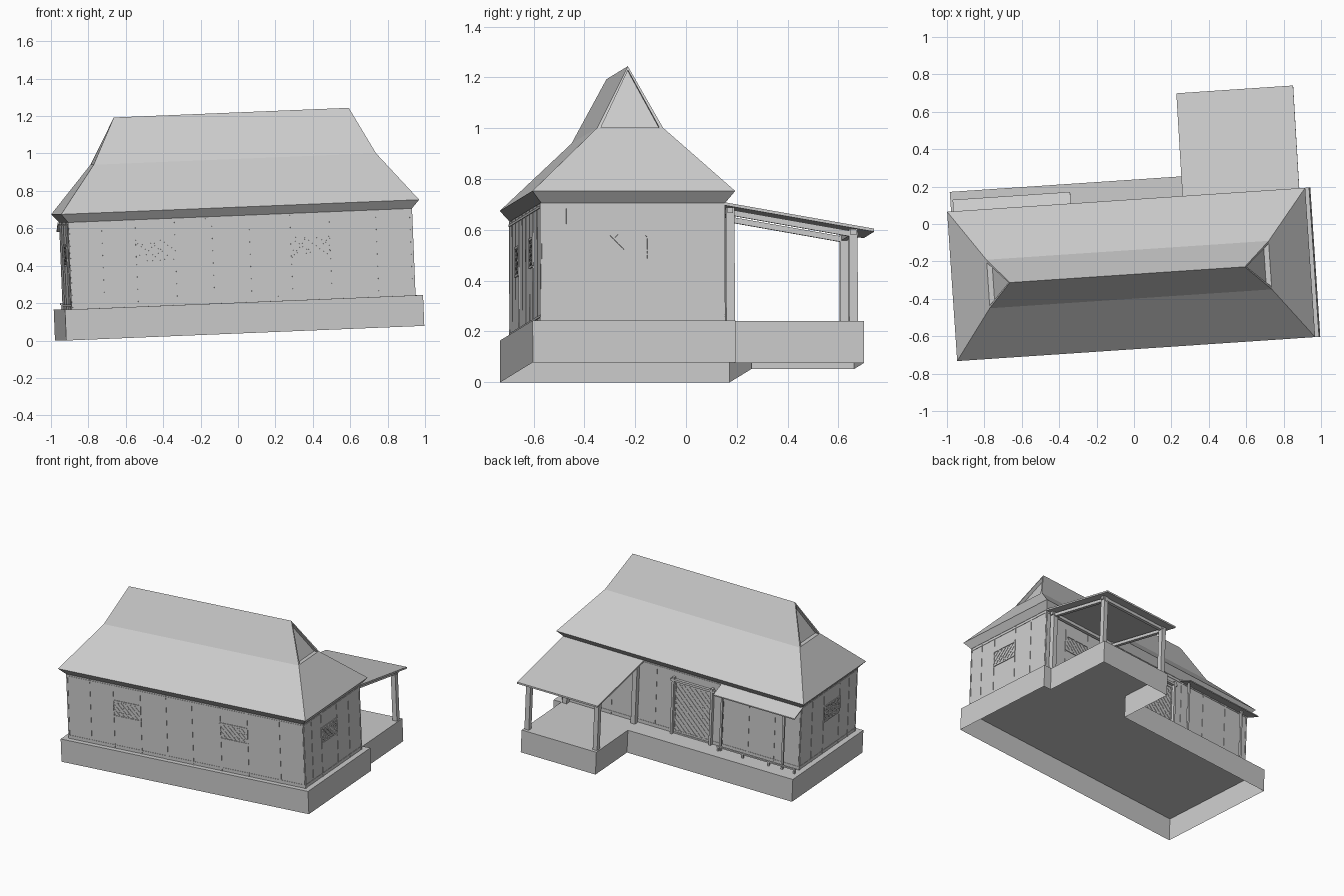
import bpy, bmesh
from mathutils import Matrix, Vector

if "Cube" in bpy.data.objects:
    bpy.data.objects.remove(bpy.data.objects["Cube"])

# House frame: u along the length, v to the back, w up, gently tilted and turned
U = Vector((1, 0.067, 0.041)).normalized()
V = Vector((-0.067, 1, 0)).normalized()
W = U.cross(V)
FRAME = Matrix.Translation((-0.918, -0.731, 0)) @ Matrix((U, V, W)).transposed().to_4x4()
L, D = 1.92, 0.80
FLOOR, TOP = 0.165, 0.63
U0, U1, V0, V1 = 0.04, 1.88, 0.035, 0.76


def finish(name, bm, recalc=True):
    if recalc:
        bmesh.ops.recalc_face_normals(bm, faces=bm.faces)
    bm.transform(FRAME)
    me = bpy.data.meshes.new(name)
    bm.to_mesh(me)
    bm.free()
    ob = bpy.data.objects.new(name, me)
    bpy.context.collection.objects.link(ob)
    return ob


def bar(bm, p, q, n, width, thick):
    """Box from p to q, with its thickness along n."""
    p, q, n = Vector(p), Vector(q), Vector(n)
    d = q - p
    side = n.cross(d).normalized()
    m = Matrix((d, side * width, n * thick)).transposed().to_4x4()
    bmesh.ops.create_cube(bm, size=1, matrix=Matrix.Translation((p + q) / 2) @ m)


def bars(name, items):
    bm = bmesh.new()
    for it in items:
        bar(bm, *it)
    return finish(name, bm)


def box(name, lo, hi):
    lo, hi = Vector(lo), Vector(hi)
    bm = bmesh.new()
    bmesh.ops.create_cube(bm, size=1, matrix=Matrix.Translation((lo + hi) / 2)
                          @ Matrix.Diagonal((*(hi - lo), 1)))
    return finish(name, bm)


def slab(name, u0, u1, va, wa, vb, wb, t):
    """Sloping sheet roof."""
    bm = bmesh.new()
    prof = [(va, wa), (vb, wb), (vb, wb - t), (va, wa - t)]
    f = bm.faces.new([bm.verts.new((u0, v, w)) for v, w in prof])
    r = bmesh.ops.extrude_face_region(bm, geom=[f])
    bmesh.ops.translate(bm, vec=(u1 - u0, 0, 0),
                        verts=[g for g in r['geom'] if isinstance(g, bmesh.types.BMVert)])
    return finish(name, bm)


# Plinth: L-shaped floor with skirt walls, open underneath
bm = bmesh.new()
plan = [(0, 0), (L, 0), (L, D), (1.86, D), (1.86, 1.31), (1.28, 1.31), (1.28, 0.905), (0, 0.905)]
top = [bm.verts.new((u, v, FLOOR)) for u, v in plan]
low = [bm.verts.new((u, v, 0)) for u, v in plan]
bm.faces.new(top)
for i in range(len(plan)):
    j = (i + 1) % len(plan)
    bm.faces.new((low[i], low[j], top[j], top[i]))
finish("plinth", bm, False)

# Main walls
box("walls", (U0, V0, FLOOR), (U1, V1, TOP))

# Hipped roof with kinked slopes: stacked rings from soffit to ridge
bm = bmesh.new()
rings = [(0.038, 0.037, TOP), (0, 0, 0.675), (0.203, 0.27, 0.932)]
loops = [[bm.verts.new(c) for c in ((a, b, w), (L - a, b, w), (L - a, D - b, w), (a, D - b, w))]
         for a, b, w in rings]
for lo, hi in zip(loops, loops[1:]):
    for i in range(4):
        j = (i + 1) % 4
        bm.faces.new((lo[i], lo[j], hi[j], hi[i]))
bm.faces.new(loops[0][::-1])
a, b, c, d = loops[-1]
r0, r1 = bm.verts.new((0.33, 0.4, 1.18)), bm.verts.new((L - 0.33, 0.4, 1.18))
bm.faces.new((a, b, r1, r0))
bm.faces.new((c, d, r0, r1))
# recessed gable vents at both ends
for f, s in ((bm.faces.new((b, c, r1)), -1), (bm.faces.new((d, a, r0)), 1)):
    bmesh.ops.recalc_face_normals(bm, faces=bm.faces)
    ends = {v.index: v for v in f.verts}
    bmesh.ops.inset_region(bm, faces=[f], thickness=0.018)
    for v in f.verts:
        if v.co.z < 1.0:
            slope = 0.127 / 0.248
            v.co.x += s * (0.934 - v.co.z) * slope
            v.co.z = 0.934
    r = bmesh.ops.extrude_discrete_faces(bm, faces=[f])
    inner = r['faces'][0]
    # rejoin the pushed-in panel to its rim
    rim = [v.co.copy() for v in inner.verts]
    for v in inner.verts:
        v.co.x += s * 0.028
    vs = list(inner.verts)
    outer = [bm.verts.new(p) for p in rim]
    for i in range(3):
        j = (i + 1) % 3
        bm.faces.new((outer[i], outer[j], vs[j], vs[i]))
bmesh.ops.remove_doubles(bm, verts=bm.verts, dist=0.0005)
finish("main_roof", bm)

# Wall sides: (origin, direction, outward normal, batten positions, wall length)
SIDES = {
    "front": ((0, V0), (1, 0), (0, -1, 0), (0.22, 0.40, 0.61, 0.81, 1.01, 1.23, 1.44, 1.69), (U0, U1)),
    "back": ((0, V1), (1, 0), (0, 1, 0), (0.24, 0.44, 0.64, 1.16, 1.32, 1.50, 1.70), (U0, U1)),
    "right": ((U1, 0), (0, 1), (1, 0, 0), (0.14, 0.26, 0.46, 0.61), (V0, V1)),
    "left": ((U0, 0), (0, 1), (-1, 0, 0), (0.14, 0.26, 0.46, 0.61), (V0, V1)),
}


def on(side, s, w):
    (ou, ov), (du, dv) = SIDES[side][:2]
    return (ou + du * s, ov + dv * s, w)


def lattice(name, side, s0, s1, w0, w1, step):
    """Framed panel of crossed diagonal slats."""
    n = SIDES[side][2]
    wd, ht = s1 - s0, w1 - w0
    items = []
    k = -ht + step / 2
    while k < wd:
        a, b = max(0, k), min(wd, ht + k)
        if b - a > 0.005:
            for flip in (0, 1):
                pa, pb = (wd - a, wd - b) if flip else (a, b)
                items.append((on(side, s0 + pa, w0 + a - k), on(side, s0 + pb, w0 + b - k),
                              n, 0.004, 0.006))
        k += step
    for w in (w0, w1):
        items.append((on(side, s0, w), on(side, s1, w), n, 0.01, 0.009))
    for s in (s0, s1):
        items.append((on(side, s, w0), on(side, s, w1), n, 0.01, 0.009))
    bars(name, items)


# Thin battens and rails over each wall
for side, (_, _, n, spots, (e0, e1)) in SIDES.items():
    items = [(on(side, s, FLOOR), on(side, s, TOP), n, 0.008, 0.005)
             for s in (*spots, e0 + 0.008, e1 - 0.008)]
    items += [(on(side, e0, w), on(side, e1, w), n, 0.01, 0.005) for w in (FLOOR + 0.02, TOP - 0.015)]
    bars(side + "_battens", items)

# Lattice windows and door
lattice("front_window_left", "front", 0.40, 0.61, 0.40, 0.51, 0.035)
lattice("front_window_right", "front", 1.23, 1.44, 0.40, 0.51, 0.035)
lattice("right_window", "right", 0.26, 0.46, 0.40, 0.51, 0.035)
lattice("left_window", "left", 0.26, 0.46, 0.40, 0.51, 0.035)
lattice("porch_window", "back", 1.50, 1.70, 0.40, 0.51, 0.035)
lattice("back_door", "back", 0.73, 1.01, 0.17, 0.54, 0.04)
Y = (0, 1, 0)
bars("door_frame", [((s, 0.772, FLOOR), (s, 0.772, 0.58), Y, 0.016, 0.025) for s in (0.72, 1.02)]
     + [((0.70, 0.772, 0.56), (1.04, 0.772, 0.56), Y, 0.016, 0.02)])

# Porch: sheet roof, posts and beams
slab("porch_roof", 1.26, 1.886, 0.76, 0.632, 1.35, 0.528, 0.012)
P = (1.305, 1.835)
roof_w = lambda v: 0.620 - (v - 0.76) * 0.1763
bars("porch_posts", [((u, v, FLOOR), (u, v, roof_w(v) - 0.002), Y, 0.034, 0.034)
                     for u in P for v in (0.785, 1.27)])
bars("porch_side_beams", [((u, 0.77, roof_w(0.77) - 0.022), (u, 1.29, roof_w(1.29) - 0.022),
                           (1, 0, 0), 0.022, 0.022) for u in P])
bars("porch_cross_beams", [((1.28, v, roof_w(v) - 0.014), (1.86, v, roof_w(v) - 0.014), Y, 0.022, 0.022)
                           for v in (0.785, 1.27)])

# Shop awning, its uprights, and the low bench rail
slab("awning", 0.03, 0.66, 0.755, 0.63, 0.862, 0.588, 0.008)
bars("awning_posts", [((u, 0.81, FLOOR), (u, 0.81, 0.60), Y, 0.014, 0.014) for u in (0.14, 0.62)])
bars("bench_rail", [((0.03, 0.82, 0.195), (0.64, 0.82, 0.195), Y, 0.01, 0.014)]
     + [((u, 0.82, FLOOR), (u, 0.82, 0.20), Y, 0.012, 0.012) for u in (0.04, 0.24, 0.44, 0.63)])
